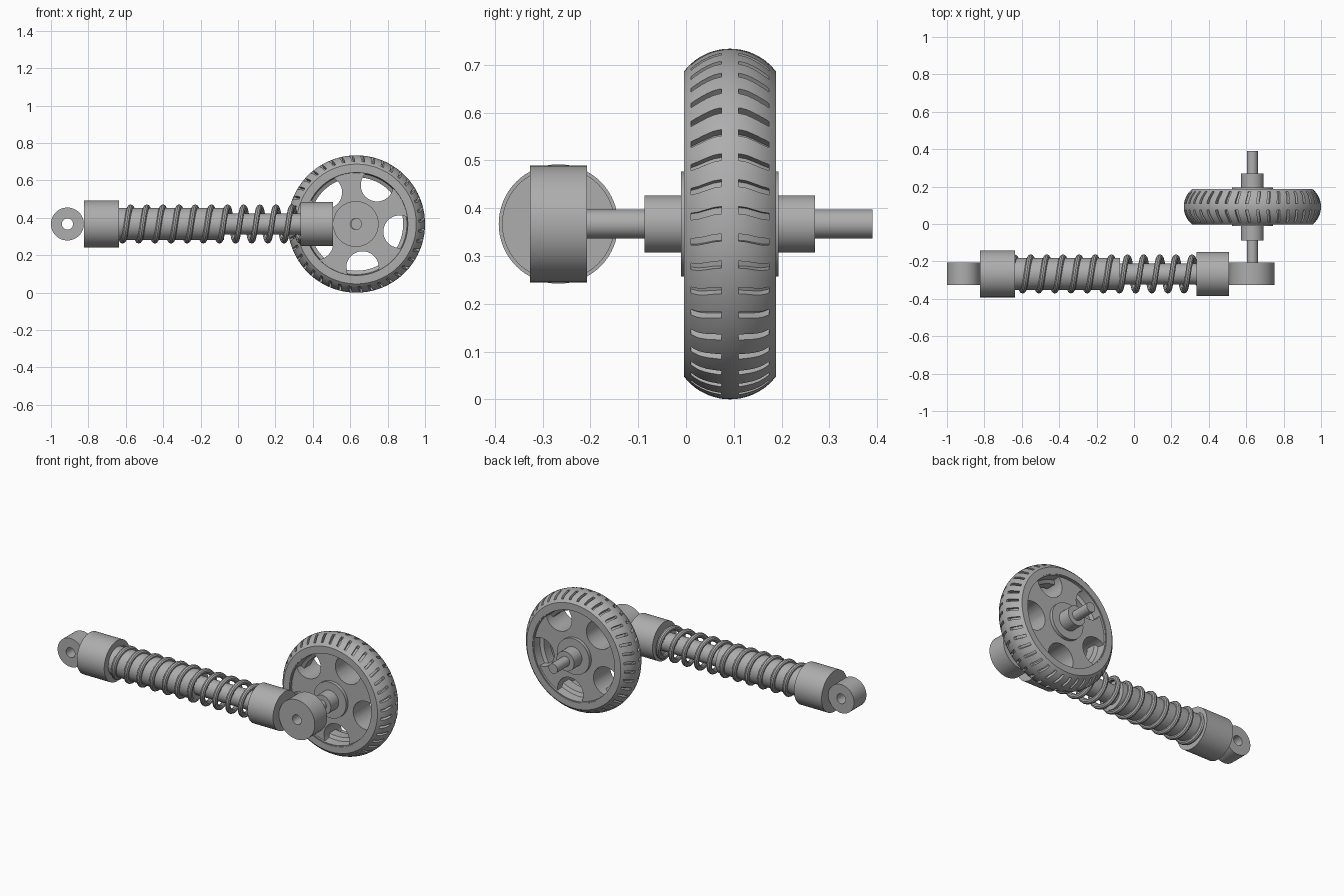
import bpy, bmesh, math
from mathutils import Matrix, Vector

if "Cube" in bpy.data.objects:
    bpy.data.objects.remove(bpy.data.objects["Cube"])

grey = bpy.data.materials.new("plain_grey")
grey.use_nodes = True
grey.diffuse_color = (0.42, 0.42, 0.42, 1)
grey.node_tree.nodes["Principled BSDF"].inputs["Base Color"].default_value = (0.42, 0.42, 0.42, 1)

AXIS_Z = 0.367                 # height of every axis
ARM_Y = -0.267                 # strut centre line
WHEEL = Vector((0.633, 0.092, AXIS_Z))
HALF = 0.096                   # half width of the tyre
CROWN = 0.1216                 # radius of the tread's cross curve
parts = []


def finish(name, bm):
    bmesh.ops.remove_doubles(bm, verts=bm.verts, dist=1e-5)
    bmesh.ops.recalc_face_normals(bm, faces=bm.faces)
    mesh = bpy.data.meshes.new(name)
    bm.to_mesh(mesh)
    bm.free()
    mesh.materials.append(grey)
    ob = bpy.data.objects.new(name, mesh)
    bpy.context.collection.objects.link(ob)
    parts.append(ob)
    return ob


def lathe(name, profile, axis, centre, closed=False, n=64):
    """Revolve (radius, along) points about the x or y axis."""
    bm = bmesh.new()
    rings = []
    for i in range(n):
        c, s = math.cos(math.tau * i / n), math.sin(math.tau * i / n)
        rings.append([bm.verts.new(Vector(centre) + Vector(
            (a, r * c, r * s) if axis == "X" else (r * c, a, r * s))) for r, a in profile])
    count = len(profile)
    for i in range(n):
        p, q = rings[i], rings[(i + 1) % n]
        for j in range(count if closed else count - 1):
            k = (j + 1) % count
            bm.faces.new((p[j], p[k], q[k], q[j]))
    return finish(name, bm)


def rod(name, r, a, b, axis, centre):
    return lathe(name, [(0, a), (r, a), (r, b), (0, b)], axis, centre)


def ring(name, r_in, r_out, a, b, axis, centre):
    return lathe(name, [(r_in, a), (r_out, a), (r_out, b), (r_in, b)], axis, centre, True)


def cut(ob, cutter):
    mod = ob.modifiers.new("cut", "BOOLEAN")
    mod.operation, mod.solver, mod.object = "DIFFERENCE", "EXACT", cutter
    graph = bpy.context.evaluated_depsgraph_get()
    mesh = bpy.data.meshes.new_from_object(ob.evaluated_get(graph))
    ob.modifiers.clear()
    ob.data = mesh
    parts.remove(cutter)
    bpy.data.objects.remove(cutter)


def tread(y):
    return 0.367 - CROWN + math.sqrt(CROWN ** 2 - y ** 2)


# Strut: end caps, damper tube and piston rod
strut = (0, ARM_Y, AXIS_Z)
rod("left_end_cap", 0.125, -0.824, -0.637, "X", strut)
rod("wheel_end_cap", 0.118, 0.333, 0.508, "X", strut)
rod("damper_tube", 0.086, -0.64, -0.075, "X", strut)
rod("piston_rod", 0.056, -0.08, 0.34, "X", strut)

# Mounting eyes with open bores
ring("small_mounting_eye", 0.03, 0.088, -0.06, 0.06, "Y", (-0.912, ARM_Y, AXIS_Z))
ring("axle_mounting_eye", 0.03, 0.122, -0.06, 0.06, "Y", (0.63, ARM_Y, AXIS_Z))

# Coil spring: a round wire swept along a helix
PITCH, COIL, WIRE, STEPS, SIDES = 0.0863, 0.089, 0.0155, 36, 10
bm = bmesh.new()
loops = []
for i in range(int(11.5 * STEPS) + 1):
    turn = i / STEPS - 0.4
    t = turn * math.tau
    out = Vector((0, -math.sin(t), -math.cos(t)))
    tangent = Vector((PITCH / math.tau, -COIL * math.cos(t), COIL * math.sin(t))).normalized()
    side = tangent.cross(out)
    centre = Vector((-0.617 + PITCH * turn, ARM_Y, AXIS_Z)) + out * COIL
    loops.append([bm.verts.new(centre + WIRE * (out * math.cos(math.tau * k / SIDES)
                  + side * math.sin(math.tau * k / SIDES))) for k in range(SIDES)])
for p, q in zip(loops, loops[1:]):
    for k in range(SIDES):
        m = (k + 1) % SIDES
        bm.faces.new((p[k], p[m], q[m], q[k]))
bm.faces.new(loops[0])
bm.faces.new(loops[-1])
finish("coil_spring", bm)

# Axle and hub
rod("axle", 0.03, -0.299, 0.298, "Y", WHEEL)
rod("hub", 0.06, -0.179, 0.178, "Y", WHEEL)
rod("hub_flange", 0.11, -0.102, 0.102, "Y", WHEEL)

# Tyre with a crowned tread
crown = [(tread(y), y) for y in (HALF * (k / 8 - 1) for k in range(17))]
tyre = lathe("tyre", [(0.28, -HALF)] + crown + [(0.28, HALF)], "Y", WHEEL, True, 120)

# Tread grooves: short wavy slots on both shoulders
bm = bmesh.new()
GROOVES = 40
for g in range(GROOVES):
    for sign in (-1, 1):
        sections = []
        for k in range(5):
            y = 0.018 + 0.064 * k / 4
            shift = 0.006 * math.cos(math.pi * k / 4)
            section = []
            for dr, w in ((-0.02, -1), (0.02, -1), (0.02, 1), (-0.02, 1)):
                r = tread(y) + dr
                a = math.tau * (g + 0.4) / GROOVES + (shift + 0.0075 * w) / 0.36
                section.append(bm.verts.new(WHEEL + Vector(
                    (r * math.cos(a), sign * y, r * math.sin(a)))))
            sections.append(section)
        for p, q in zip(sections, sections[1:]):
            for k in range(4):
                m = (k + 1) % 4
                bm.faces.new((p[k], p[m], q[m], q[k]))
        bm.faces.new(sections[0])
        bm.faces.new(sections[-1])
cut(tyre, finish("groove_cutter", bm))

# Rim with a raised inner band
lathe("rim", [(0.283, -0.092), (0.275, -0.092), (0.270, -0.04), (0.25, -0.03),
              (0.25, 0.03), (0.270, 0.04), (0.275, 0.092), (0.283, 0.092)],
      "Y", WHEEL, True, 96)

# Five spokes: a disc with round bites taken out
spokes = ring("spokes", 0.04, 0.277, -0.082, 0.082, "Y", WHEEL)
bm = bmesh.new()
for i in range(5):
    a = math.radians(-10 + 72 * i)
    place = Matrix.Translation(WHEEL + Vector((math.cos(a), 0, math.sin(a))) * 0.235)
    bmesh.ops.create_cone(bm, cap_ends=True, segments=40, radius1=0.087, radius2=0.087,
                          depth=0.4, matrix=place @ Matrix.Rotation(math.pi / 2, 4, "X"))
cut(spokes, finish("spoke_cutter", bm))

# Smooth shading with crisp edges
bpy.ops.object.select_all(action="DESELECT")
for ob in parts:
    ob.select_set(True)
bpy.context.view_layer.objects.active = parts[0]
bpy.ops.object.shade_smooth_by_angle(angle=math.radians(30))
